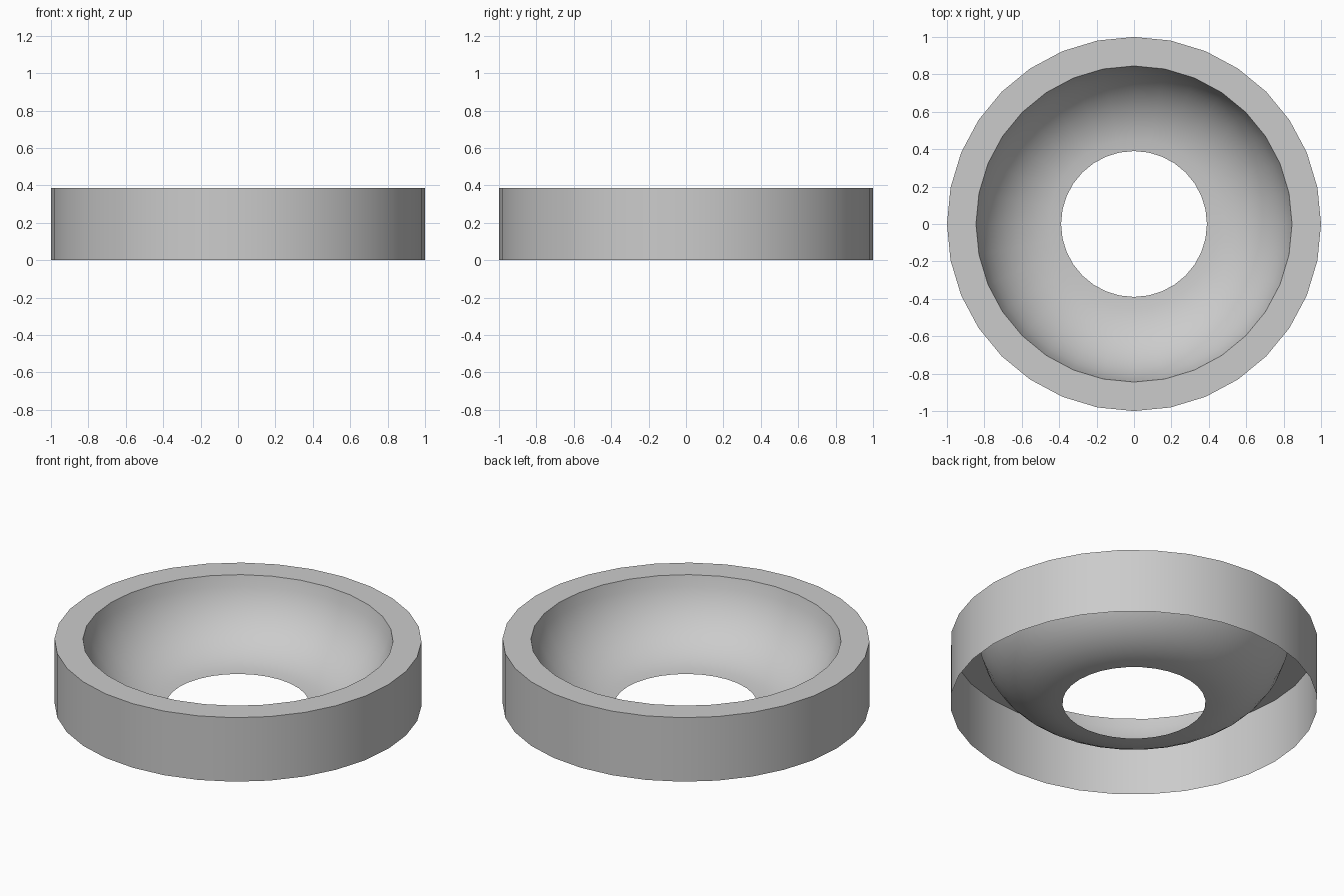
import bpy, bmesh, math

if "Cube" in bpy.data.objects:
    bpy.data.objects.remove(bpy.data.objects["Cube"])

SIDES = 32
HEIGHT = 0.385
HOLE_R, RIM_R = 0.39, 0.845

grey = bpy.data.materials.new("light grey")
grey.diffuse_color = (0.6, 0.6, 0.6, 1)
grey.use_nodes = True
grey.node_tree.nodes["Principled BSDF"].inputs["Base Color"].default_value = grey.diffuse_color

# Profile: outer wall, flat rim, then an arc down to the hole, flat at its foot
profile = [(1.0, 0.0), (1.0, HEIGHT)]
w = RIM_R - HOLE_R
arc_r = (w * w + HEIGHT * HEIGHT) / (2 * HEIGHT)
arc_end = math.atan2(w, arc_r - HEIGHT)
STEPS = 10
for i in range(STEPS + 1):
    a = arc_end * (1 - i / STEPS)
    profile.append((HOLE_R + arc_r * math.sin(a), arc_r * (1 - math.cos(a))))

# Revolve the profile into an open-bottomed shell
bm = bmesh.new()
rings = []
for r, z in profile:
    rings.append([bm.verts.new((r * math.cos(math.tau * k / SIDES),
                                r * math.sin(math.tau * k / SIDES), z))
                  for k in range(SIDES)])
for lower, upper in zip(rings, rings[1:]):
    for k in range(SIDES):
        n = (k + 1) % SIDES
        bm.faces.new((lower[k], lower[n], upper[n], upper[k]))

mesh = bpy.data.meshes.new("dished_ring")
bm.to_mesh(mesh)
bm.free()
mesh.materials.append(grey)
ring = bpy.data.objects.new("dished_ring", mesh)
bpy.context.collection.objects.link(ring)

# Smooth curves, sharp rim edges
bpy.context.view_layer.objects.active = ring
ring.select_set(True)
bpy.ops.object.shade_smooth_by_angle(angle=math.radians(30))
